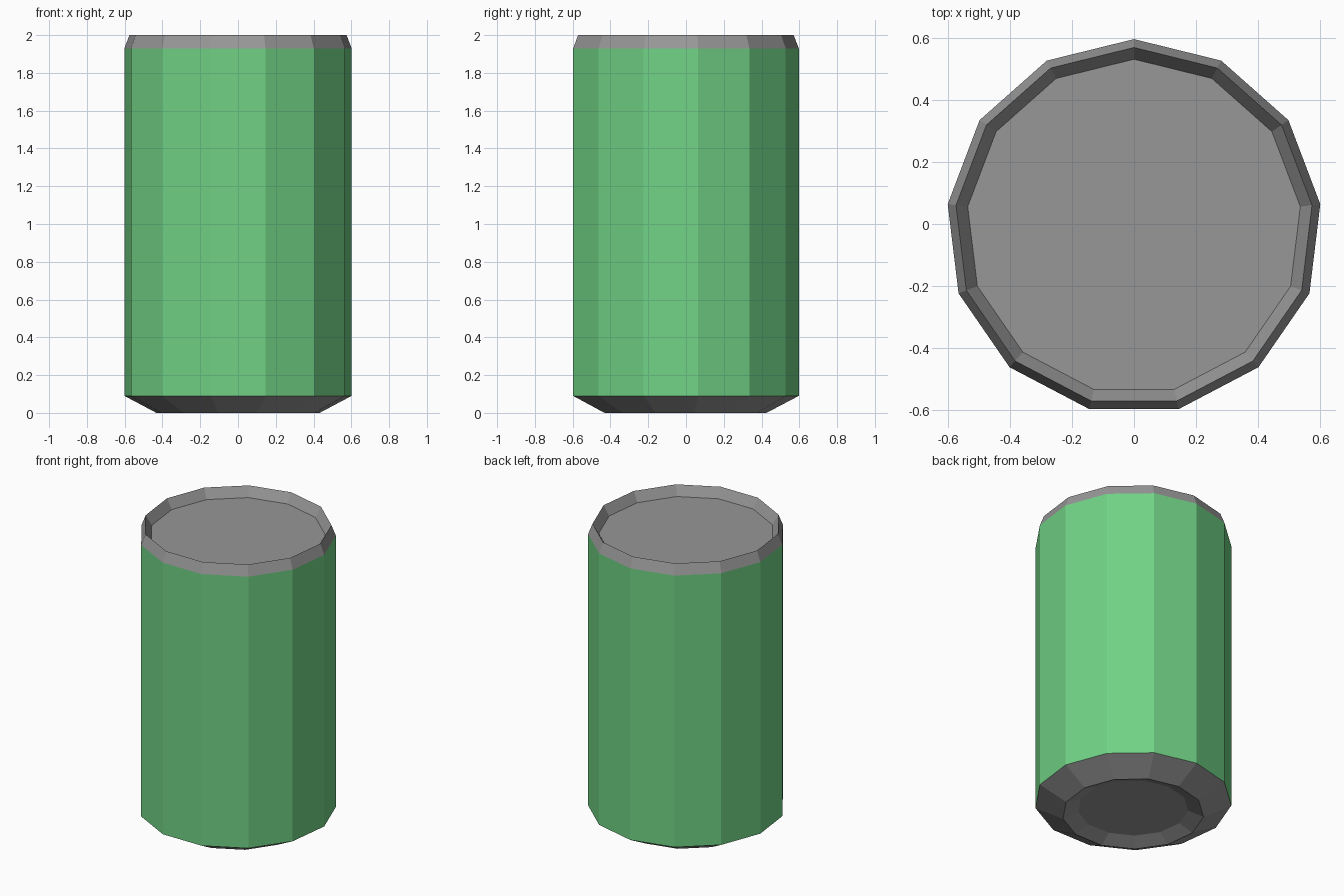
import bpy, bmesh, math

if "Cube" in bpy.data.objects:
    bpy.data.objects.remove(bpy.data.objects["Cube"])

SIDES = 13
Y_OFF = -0.009  # centres the odd-sided outline on y = 0


def material(name, rgb):
    m = bpy.data.materials.new(name)
    m.diffuse_color = (*rgb, 1)
    m.use_nodes = True
    m.node_tree.nodes["Principled BSDF"].inputs["Base Color"].default_value = m.diffuse_color
    return m


def lathe(name, profile, mat, cap=None):
    """Turn (radius, z) rings, listed bottom to top outside, into a flat-sided part."""
    bm = bmesh.new()
    rings = []
    for r, z in profile:
        angles = [math.pi / 2 + 2 * math.pi * i / SIDES for i in range(SIDES)]
        rings.append([bm.verts.new((r * math.cos(a), r * math.sin(a) + Y_OFF, z)) for a in angles])
    for lo, hi in zip(rings, rings[1:]):
        for i in range(SIDES):
            j = (i + 1) % SIDES
            bm.faces.new((lo[i], lo[j], hi[j], hi[i]))
    if cap == "top":
        bm.faces.new(rings[-1])
    elif cap == "bottom":
        bm.faces.new(rings[0][::-1])
    mesh = bpy.data.meshes.new(name)
    bm.to_mesh(mesh)
    bm.free()
    mesh.materials.append(mat)
    obj = bpy.data.objects.new(name, mesh)
    bpy.context.collection.objects.link(obj)
    return obj


green = material("green paint", (0.165, 0.65, 0.235))
metal = material("grey metal", (0.31, 0.31, 0.31))

# Painted wall
lathe("can_body", [(0.606, 0.09), (0.606, 1.93)], green)
# Bevelled rim with recessed lid
lathe("can_lid", [(0.606, 1.93), (0.579, 2.0), (0.541, 1.935)], metal, "top")
# Tapered base with recessed floor
lathe("can_base", [(0.34, 0.04), (0.435, 0.0), (0.606, 0.09)], metal, "bottom")
